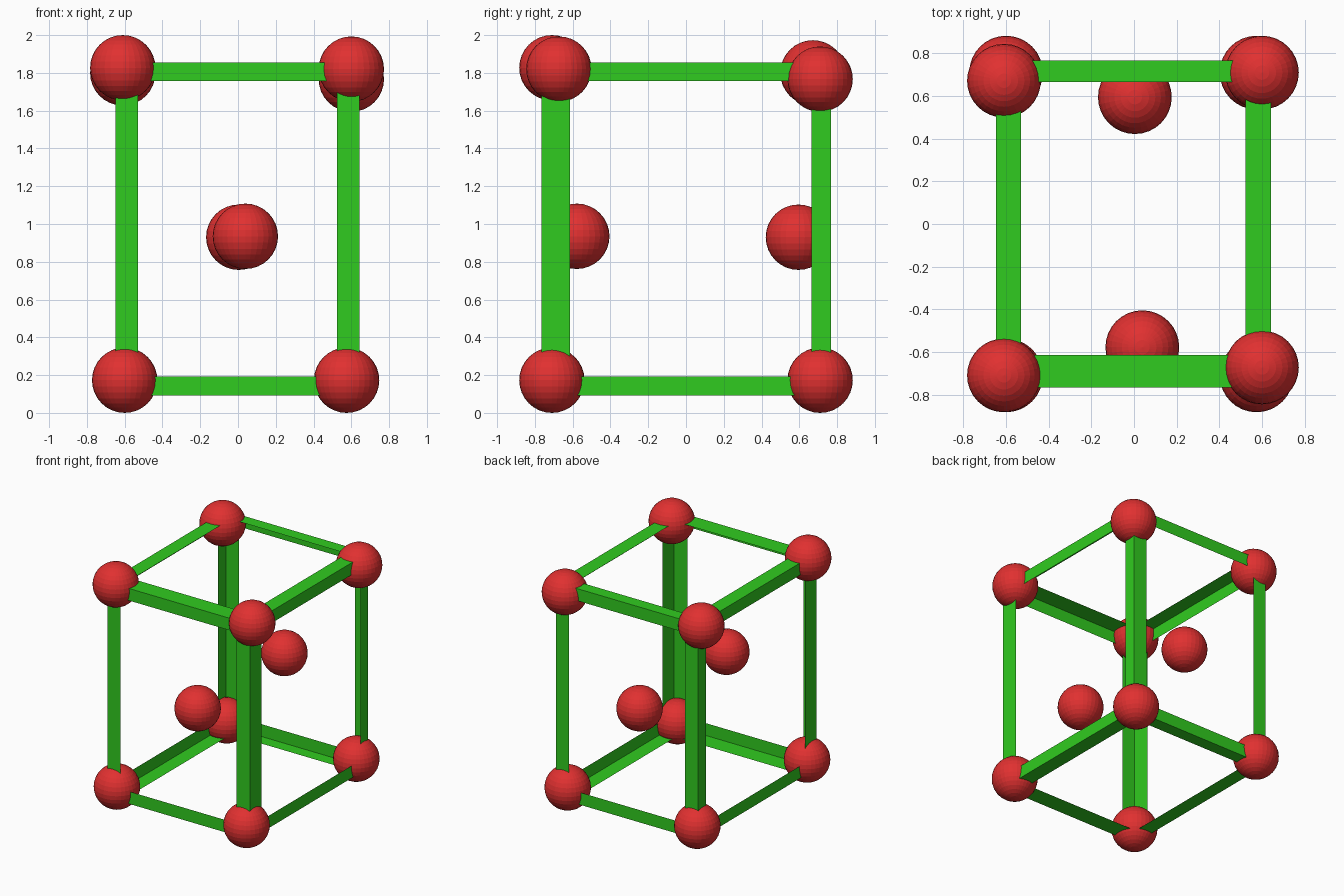
import bpy, bmesh

if "Cube" in bpy.data.objects:
    bpy.data.objects.remove(bpy.data.objects["Cube"])


def material(name, color):
    m = bpy.data.materials.new(name)
    m.diffuse_color = color
    m.use_nodes = True
    m.node_tree.nodes["Principled BSDF"].inputs["Base Color"].default_value = m.diffuse_color
    return m


GREEN = material("green", (0.03, 0.60, 0.014, 1))
RED = material("red", (0.75, 0.03, 0.03, 1))


def add_object(name, bm, mat):
    mesh = bpy.data.meshes.new(name)
    bm.to_mesh(mesh)
    bm.free()
    mesh.materials.append(mat)
    obj = bpy.data.objects.new(name, mesh)
    bpy.context.collection.objects.link(obj)
    return obj


# Frame: hollow sheet box, each wall a 3x3 grid with the middle cell open
cuts = [
    (-0.648, -0.53, 0.523, 0.643),   # x
    (-0.766, -0.614, 0.665, 0.767),  # y
    (0.092, 0.193, 1.757, 1.856),    # z
]
bm = bmesh.new()
for axis in range(3):
    u, v = (axis + 1) % 3, (axis + 2) % 3
    for side in (0, 3):
        for i in range(3):
            for j in range(3):
                if i == j == 1:
                    continue
                corners = []
                for a, b in ((i, j), (i + 1, j), (i + 1, j + 1), (i, j + 1)):
                    p = [0, 0, 0]
                    p[axis], p[u], p[v] = cuts[axis][side], cuts[u][a], cuts[v][b]
                    corners.append(bm.verts.new(p))
                if side == 0:
                    corners.reverse()
                bm.faces.new(corners)
bmesh.ops.remove_doubles(bm, verts=bm.verts, dist=0.001)
add_object("frame", bm, GREEN)

# Balls at the eight corners, plus two floating inside front and back openings
balls = {
    "bottom_front_left_ball": (-0.60, -0.71, 0.173),
    "bottom_front_right_ball": (0.575, -0.71, 0.173),
    "bottom_back_left_ball": (-0.60, 0.71, 0.173),
    "bottom_back_right_ball": (0.575, 0.71, 0.173),
    "top_front_left_ball": (-0.61, -0.71, 1.827),
    "top_front_right_ball": (0.60, -0.673, 1.82),
    "top_back_left_ball": (-0.61, 0.672, 1.80),
    "top_back_right_ball": (0.60, 0.71, 1.767),
    "middle_front_ball": (0.039, -0.578, 0.935),
    "middle_back_ball": (0.004, 0.595, 0.93),
}
for name, loc in balls.items():
    bm = bmesh.new()
    bmesh.ops.create_uvsphere(bm, u_segments=32, v_segments=16, radius=0.173)
    add_object(name, bm, RED).location = loc
